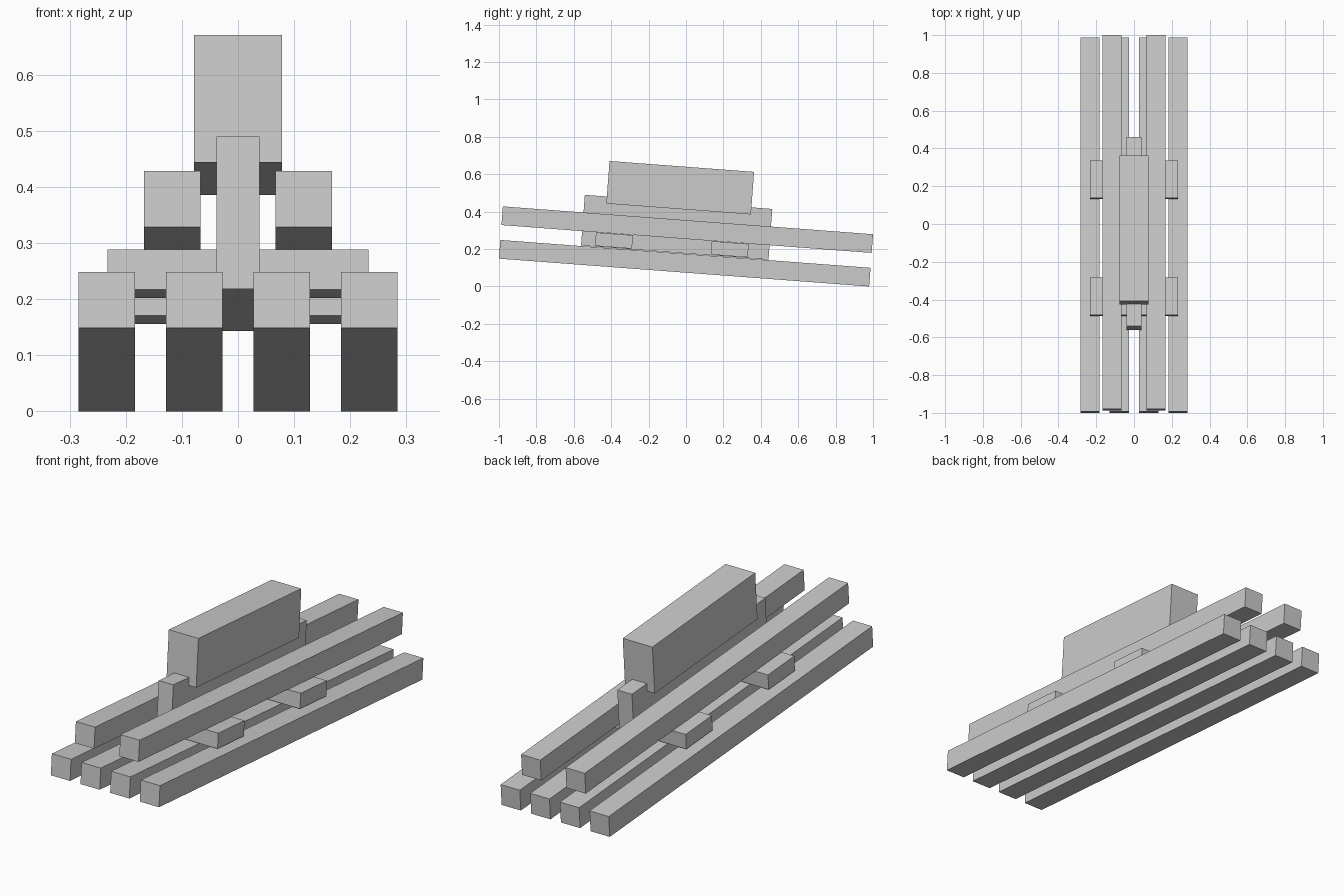
import bpy, math
from mathutils import Matrix

if "Cube" in bpy.data.objects:
    bpy.data.objects.remove(bpy.data.objects["Cube"])

TILT = math.radians(-4.3)   # whole stack leans, front end higher


def bar(name, centre, size):
    """Box of given size, tilted about x around its own centre."""
    bpy.ops.mesh.primitive_cube_add(size=1)
    ob = bpy.context.object
    ob.name = ob.data.name = name
    ob.data.transform(Matrix.Diagonal((*size, 1)))
    ob.location = centre
    ob.rotation_euler.x = TILT
    return ob


# Long beams: four below, two above
BEAM = (0.101, 1.985, 0.1)
for side, label in ((-1, "left"), (1, "right")):
    bar(f"lower_outer_beam_{label}", (side * 0.234, -0.0067, 0.1243), BEAM)
    bar(f"lower_inner_beam_{label}", (side * 0.078, -0.0067, 0.1243), BEAM)
    bar(f"upper_beam_{label}", (side * 0.117, 0.0067, 0.3038), BEAM)

# Cross ties between the beam layers
bar("front_cross_tie", (0, -0.385, 0.2455), (0.466, 0.198, 0.072))
bar("rear_cross_tie", (0, 0.234, 0.199), (0.466, 0.198, 0.072))

# Central spine and the block on top
bar("spine", (0, -0.05, 0.3165), (0.077, 1.005, 0.272))
bar("top_block", (0, -0.031, 0.528), (0.156, 0.775, 0.228))
